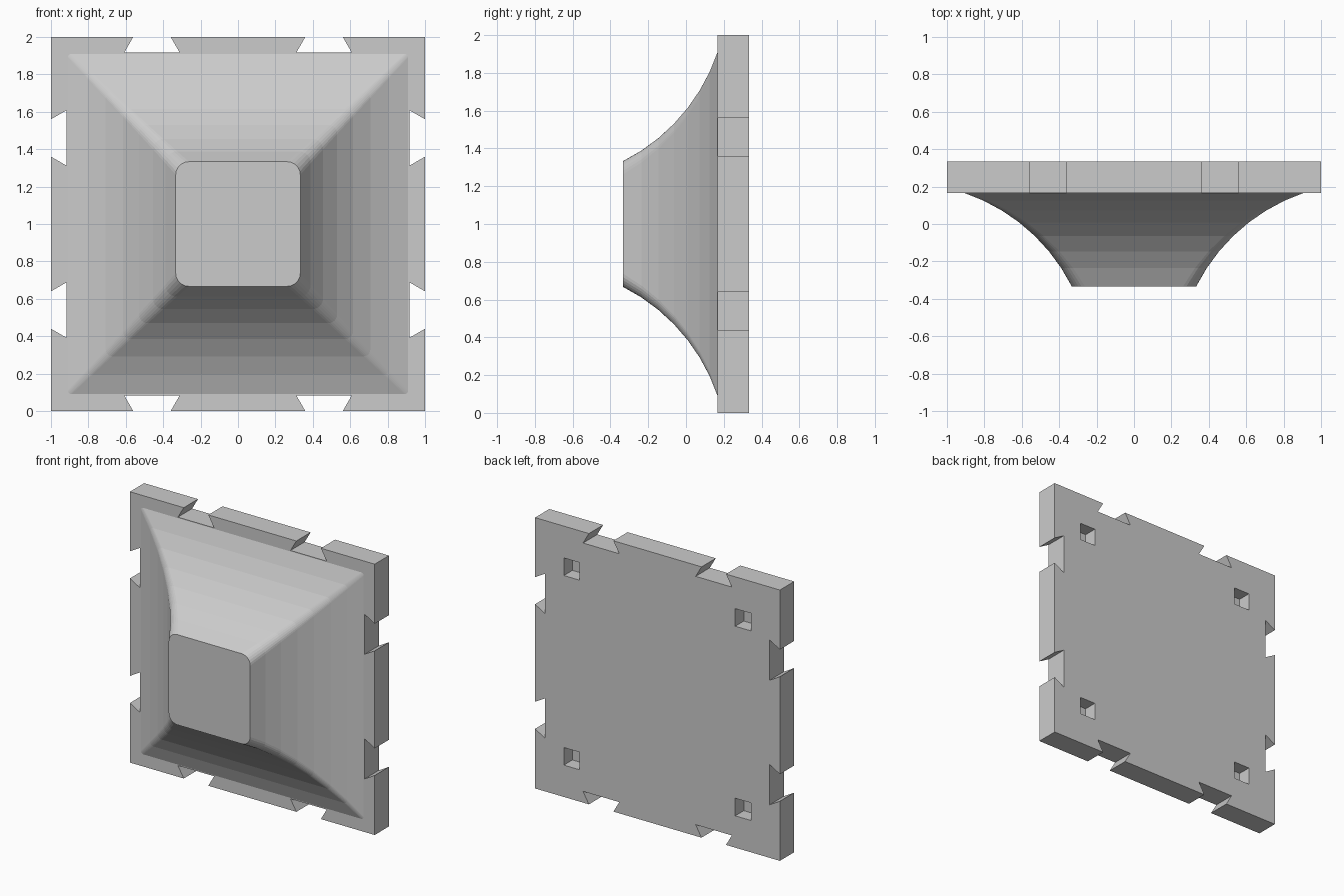
import bpy, bmesh
from math import sin, cos, pi, radians

if "Cube" in bpy.data.objects:
    bpy.data.objects.remove(bpy.data.objects["Cube"])

BACK, FRONT, TIP = 0.333, 0.167, -0.333
CZ = 1.0                       # centre height of the panel
bm = bmesh.new()


def loop(pts, y):
    """Closed ring of verts and edges in the plane at depth y."""
    vs = [bm.verts.new((x, y, z + CZ)) for x, z in pts]
    es = [bm.edges.new((vs[i], vs[(i + 1) % len(vs)])) for i in range(len(vs))]
    return vs, es


def bridge(a, b):
    n = len(a)
    for i in range(n):
        bm.faces.new((a[i], a[(i + 1) % n], b[(i + 1) % n], b[i]))


def rounded_square(h, r, seg=6):
    pts = []
    for q, (sx, sz) in enumerate(((1, 1), (-1, 1), (-1, -1), (1, -1))):
        for k in range(seg + 1):
            a = pi / 2 * (q + k / seg)
            pts.append((sx * (h - r) + r * cos(a), sz * (h - r) + r * sin(a)))
    return pts


# Panel outline: one side with two dovetail notches, turned four times
side = [(1, -1)]
for c in (-0.46, 0.46):
    side += [(1, c - 0.1), (0.917, c - 0.148), (0.917, c + 0.148), (1, c + 0.1)]
outline = []
for q in range(4):
    co, si = round(cos(q * pi / 2)), round(sin(q * pi / 2))
    outline += [(x * co - z * si, x * si + z * co) for x, z in side]

back, back_edges = loop(outline, BACK)
front, front_edges = loop(outline, FRONT)
bridge(back, front)

# Square blind pockets on the back
for sx in (-1, 1):
    for sz in (-1, 1):
        sq = [(sx * 0.7 + dx, sz * 0.7 + dz) for dx, dz in
              ((-.065, -.065), (.065, -.065), (.065, .065), (-.065, .065))]
        rim, rim_edges = loop(sq, BACK)
        floor, _ = loop(sq, BACK - 0.1)
        bridge(rim, floor)
        bm.faces.new(floor)
        back_edges += rim_edges

# Concave pyramid: rings following an arc from the blunt tip to the base
N, A0, A1 = 7, radians(26.5), radians(71.3)
R = (FRONT - TIP) / (sin(A1) - sin(A0))
grow = (0.91 - 0.333) / (R * (cos(A0) - cos(A1)))
prev = None
for i in range(N + 1):
    t = i / N
    a = A0 + (A1 - A0) * t
    y = TIP + R * (sin(a) - sin(A0))
    h = 0.333 + grow * R * (cos(A0) - cos(a))
    ring, ring_edges = loop(rounded_square(h, 0.07 - 0.05 * t), y)
    if prev:
        bridge(prev, ring)
    else:
        bm.faces.new(ring)
    prev = ring
front_edges += ring_edges

# Fill the flat front and back around the pyramid base and pockets
bmesh.ops.triangle_fill(bm, use_beauty=True, edges=front_edges, normal=(0, -1, 0))
bmesh.ops.triangle_fill(bm, use_beauty=True, edges=back_edges, normal=(0, 1, 0))
bmesh.ops.recalc_face_normals(bm, faces=bm.faces[:])

mesh = bpy.data.meshes.new("pyramid_panel")
bm.to_mesh(mesh)
bm.free()
panel = bpy.data.objects.new("pyramid_panel", mesh)
bpy.context.collection.objects.link(panel)
